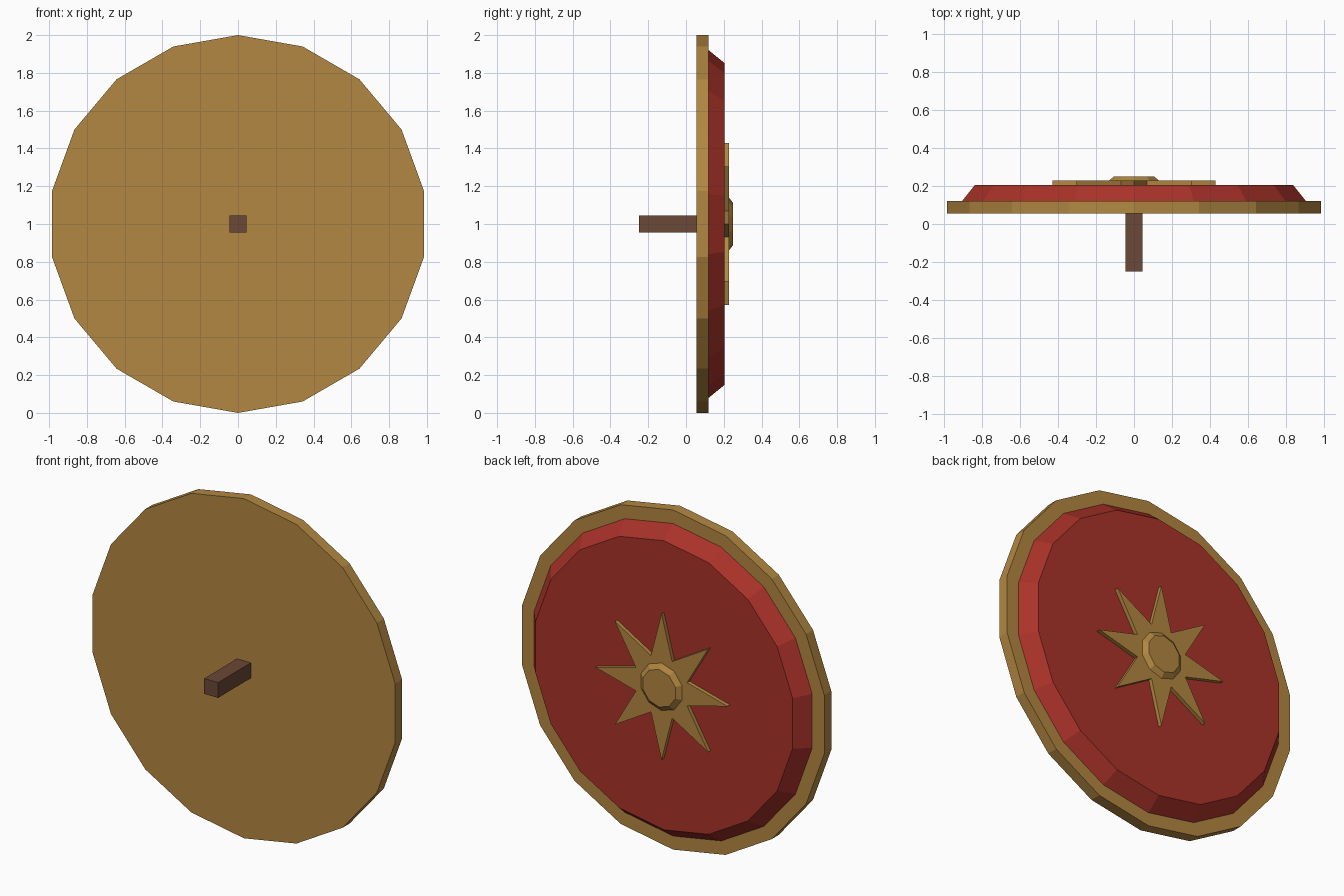
import bpy, bmesh
from math import sin, cos, pi

old = bpy.data.objects.get("Cube")
if old:
    bpy.data.objects.remove(old, do_unlink=True)


def material(name, rgb):
    m = bpy.data.materials.new(name)
    m.use_nodes = True
    colour = (*rgb, 1)
    m.diffuse_color = colour
    m.node_tree.nodes["Principled BSDF"].inputs["Base Color"].default_value = colour
    return m


gold = material("gold", (0.45, 0.245, 0.053))
red = material("deep red", (0.40, 0.032, 0.022))
brown = material("dark wood", (0.145, 0.065, 0.037))


def plate(name, radii, count, y0, y1, mat, taper=1.0):
    """Plate facing +y; its outline cycles through radii, first corner up."""
    bm = bmesh.new()
    rings = []
    for y, scale in ((y0, 1.0), (y1, taper)):
        ring = []
        for i in range(count):
            a, r = 2 * pi * i / count, radii[i % len(radii)] * scale
            ring.append(bm.verts.new((r * sin(a), y, 1 + r * cos(a))))
        rings.append(ring)
        bm.faces.new(ring)
    for i in range(count):
        j = (i + 1) % count
        bm.faces.new((rings[0][i], rings[0][j], rings[1][j], rings[1][i]))
    bmesh.ops.recalc_face_normals(bm, faces=bm.faces)
    mesh = bpy.data.meshes.new(name)
    bm.to_mesh(mesh)
    bm.free()
    mesh.materials.append(mat)
    obj = bpy.data.objects.new(name, mesh)
    bpy.context.collection.objects.link(obj)
    return obj


# Shield body: rimmed backing disc and bevelled red panel
plate("backing_disc", [1.0], 18, 0.055, 0.12, gold)
plate("red_panel", [0.92], 18, 0.12, 0.205, red, taper=0.925)

# Eight-pointed star and bevelled centre boss
plate("star_emblem", [0.43, 0.18], 16, 0.205, 0.228, gold)
plate("centre_boss", [0.14], 10, 0.228, 0.25, gold, taper=0.79)

# Handle post
bpy.ops.mesh.primitive_cube_add(size=1, location=(0, -0.0975, 1))
handle = bpy.context.object
handle.name = "handle"
handle.scale = (0.09, 0.305, 0.09)
handle.data.materials.append(brown)
